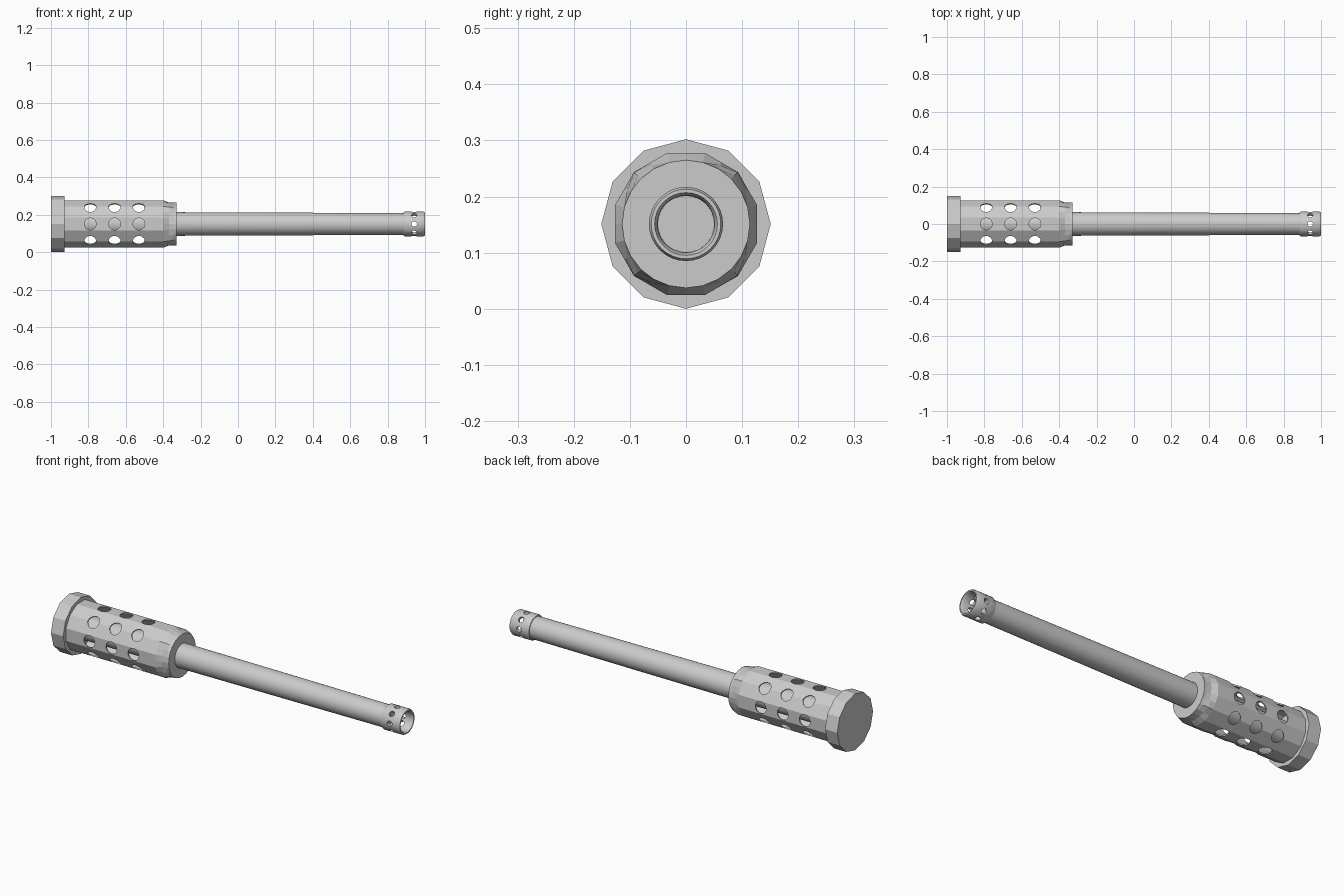
import bpy, bmesh
from math import cos, sin, pi, radians
from mathutils import Matrix, Vector

if "Cube" in bpy.data.objects:
    bpy.data.objects.remove(bpy.data.objects["Cube"])

AXIS = 0.151  # height of the centre line


def loft(name, rings, n, wrap=False, phase=0.0, smooth=False):
    """Skin rings (x, radius or radius function of side index) around the x axis."""
    bm = bmesh.new()
    loops = []
    for x, r in rings:
        loop = []
        for k in range(n):
            a = 2 * pi * k / n + phase
            q = r(k) if callable(r) else r
            loop.append(bm.verts.new((x, q * cos(a), AXIS + q * sin(a))))
        loops.append(loop)
    pairs = list(zip(loops, loops[1:]))
    if wrap:
        pairs.append((loops[-1], loops[0]))
    else:
        bm.faces.new(loops[0])
        bm.faces.new(loops[-1])
    for a, b in pairs:
        for k in range(n):
            bm.faces.new((a[k], a[(k + 1) % n], b[(k + 1) % n], b[k]))
    bmesh.ops.recalc_face_normals(bm, faces=bm.faces)
    return finish(name, bm, smooth)


def finish(name, bm, smooth=False):
    me = bpy.data.meshes.new(name)
    bm.to_mesh(me)
    bm.free()
    ob = bpy.data.objects.new(name, me)
    bpy.context.collection.objects.link(ob)
    if smooth:
        shade(ob)
    return ob


def select(ob):
    bpy.ops.object.select_all(action='DESELECT')
    ob.select_set(True)
    bpy.context.view_layer.objects.active = ob


def shade(ob):
    select(ob)
    bpy.ops.object.shade_smooth_by_angle(angle=radians(30))


def drill(ob, xs, radius, r_in, r_out):
    """Cut eight radial holes around the axis at each x."""
    bm = bmesh.new()
    for x in xs:
        for k in range(8):
            a = k * pi / 4
            d = Vector((0, cos(a), sin(a)))
            m = (Matrix.Translation(Vector((x, 0, AXIS)) + d * (r_in + r_out) / 2)
                 @ d.to_track_quat('Z', 'Y').to_matrix().to_4x4())
            bmesh.ops.create_cone(bm, cap_ends=True, segments=20, radius1=radius,
                                  radius2=radius, depth=r_out - r_in, matrix=m)
    cutter = finish("hole_cutter", bm)
    cutter.hide_render = True
    mod = ob.modifiers.new("holes", 'BOOLEAN')
    mod.operation, mod.solver, mod.object = 'DIFFERENCE', 'EXACT', cutter
    select(ob)
    bpy.ops.object.modifier_apply(modifier=mod.name)
    bpy.data.objects.remove(cutter)


# Twelve-sided end cap
loft("end_cap", [(-1, 0.151), (-0.928, 0.151)], 12)

# Perforated grip sleeve: twelve flats, four corners kept at the rounded nose
def flats(radius):
    return lambda k: radius if k % 2 else radius * cos(pi / 12)

def corners(base, high, mid):
    return lambda k: high if k % 6 == 3 else mid if k % 6 in (2, 4) else base

sleeve = loft("grip_sleeve", [
    (-0.935, flats(0.131)), (-0.40, flats(0.131)),
    (-0.37, corners(0.115, 0.130, 0.121)), (-0.345, corners(0.114, 0.121, 0.115)),
    (-0.33, 0.114), (-0.33, 0.05), (-0.34, 0.05), (-0.34, 0.105),
    (-0.40, flats(0.124)), (-0.935, flats(0.124))], 24, wrap=True)
drill(sleeve, (-0.79, -0.66, -0.53), 0.032, 0.085, 0.2)

# Long tapered tube, running on inside the sleeve
loft("tube", [(-0.935, 0.063), (-0.33, 0.063), (0.32, 0.0605), (0.89, 0.058)],
     32, smooth=True)

# Hollow perforated tip
tip = loft("tip", [
    (0.885, 0.05), (0.885, 0.062), (0.892, 0.066), (0.992, 0.066),
    (1.0, 0.062), (1.0, 0.056), (0.99, 0.051)], 32, wrap=True)
drill(tip, (0.942,), 0.0145, 0.042, 0.1)
shade(tip)
